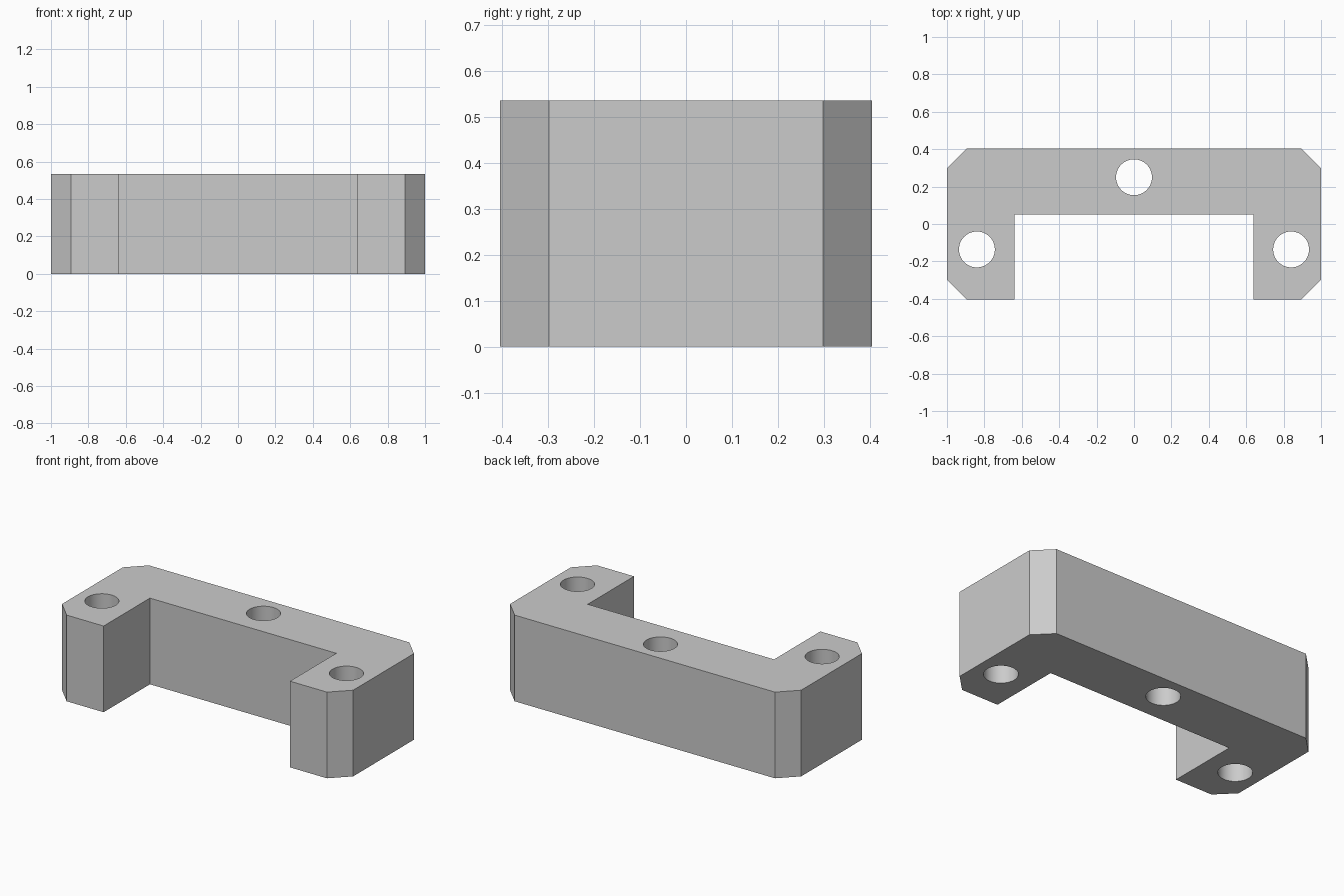
import bpy
import bmesh

cube = bpy.data.objects.get("Cube")
if cube:
    bpy.data.objects.remove(cube, do_unlink=True)

HEIGHT = 0.535
HOLE_RADIUS = 0.096

grey = bpy.data.materials.new("light grey")
grey.use_nodes = True
grey.diffuse_color = (0.6, 0.6, 0.6, 1)
grey.node_tree.nodes["Principled BSDF"].inputs["Base Color"].default_value = grey.diffuse_color

# Bracket body: half outline mirrored across x, then extruded upward
half = [(0.64, 0.05), (0.64, -0.404), (0.894, -0.404),
        (1, -0.298), (1, 0.298), (0.894, 0.404)]
outline = half + [(-x, y) for x, y in reversed(half)]
bm = bmesh.new()
base = bm.faces.new([bm.verts.new((x, y, 0)) for x, y in outline])
top = bmesh.ops.extrude_face_region(bm, geom=[base], use_keep_orig=True)["geom"]
bmesh.ops.translate(bm, vec=(0, 0, HEIGHT),
                    verts=[v for v in top if isinstance(v, bmesh.types.BMVert)])
bmesh.ops.recalc_face_normals(bm, faces=bm.faces)
mesh = bpy.data.meshes.new("bracket_body")
bm.to_mesh(mesh)
bm.free()
mesh.materials.append(grey)
body = bpy.data.objects.new("bracket_body", mesh)
bpy.context.collection.objects.link(body)


# Vertical through holes
def drill(name, x, y):
    bpy.ops.mesh.primitive_cylinder_add(vertices=48, radius=HOLE_RADIUS, depth=HEIGHT * 2,
                                        location=(x, y, HEIGHT / 2))
    cutter = bpy.context.object
    cutter.name = name
    cutter.hide_render = True
    cutter.data.materials.append(grey)
    cut = body.modifiers.new(name, "BOOLEAN")
    cut.operation = "DIFFERENCE"
    cut.solver = "EXACT"
    cut.object = cutter
    bpy.context.view_layer.objects.active = body
    bpy.ops.object.modifier_apply(modifier=name)
    bpy.data.objects.remove(cutter, do_unlink=True)


drill("center_hole", 0, 0.25)
drill("left_hole", 0.84, -0.136)
drill("right_hole", -0.84, -0.136)

# Smooth hole walls, crisp edges elsewhere
bpy.ops.object.select_all(action="DESELECT")
body.select_set(True)
bpy.context.view_layer.objects.active = body
bpy.ops.object.shade_smooth_by_angle(angle=0.5)
